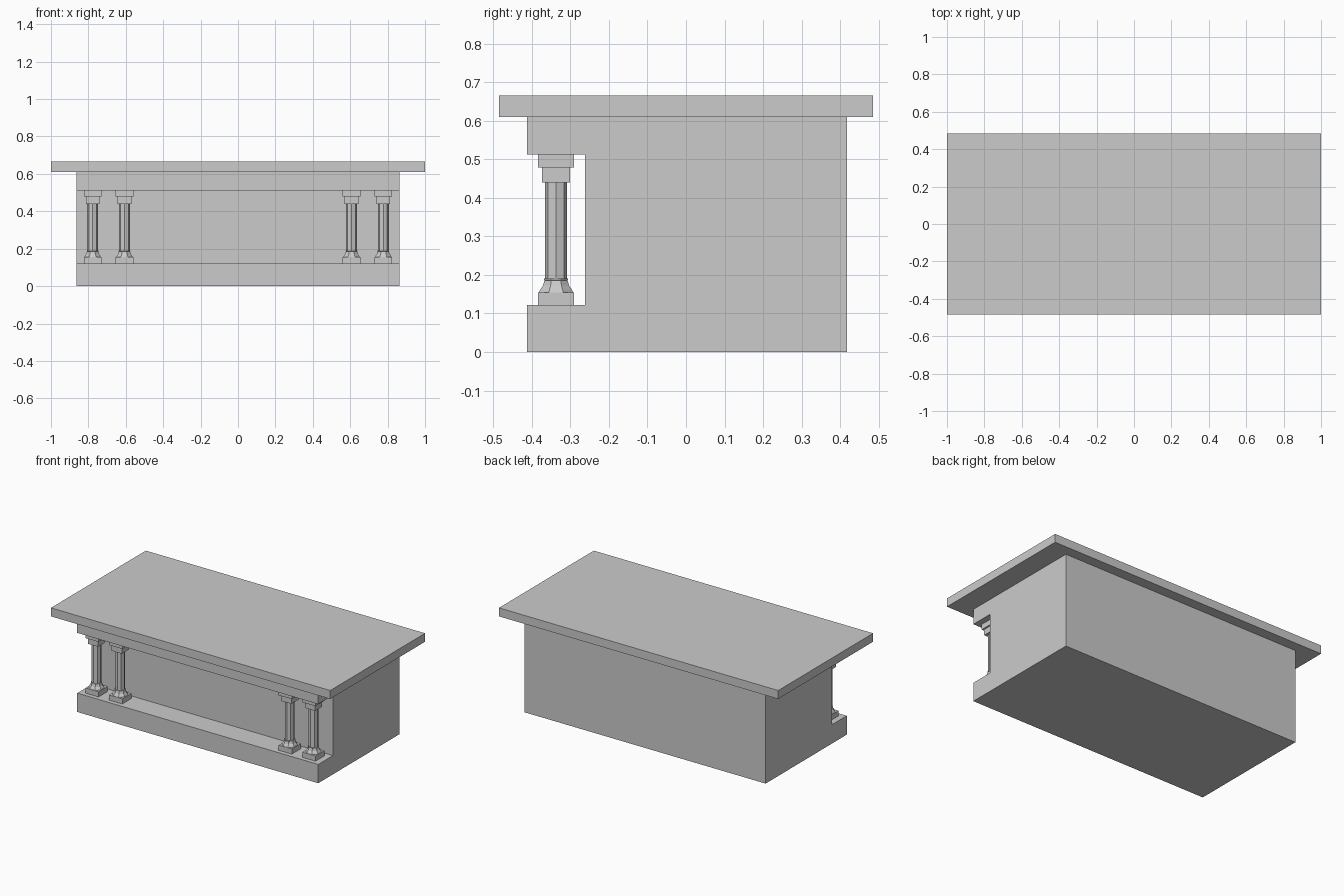
import bpy, bmesh, math

if "Cube" in bpy.data.objects:
    bpy.data.objects.remove(bpy.data.objects["Cube"])

def make_object(name, bm):
    bmesh.ops.recalc_face_normals(bm, faces=bm.faces)
    mesh = bpy.data.meshes.new(name)
    bm.to_mesh(mesh)
    bm.free()
    obj = bpy.data.objects.new(name, mesh)
    bpy.context.collection.objects.link(obj)
    return obj

def box(name, x0, x1, y0, y1, z0, z1):
    bm = bmesh.new()
    bmesh.ops.create_cube(bm, size=1)
    for v in bm.verts:
        v.co.x = x0 + (v.co.x + 0.5) * (x1 - x0)
        v.co.y = y0 + (v.co.y + 0.5) * (y1 - y0)
        v.co.z = z0 + (v.co.z + 0.5) * (z1 - z0)
    return make_object(name, bm)

def octagon_stack(name, cx, cy, profile, turn):
    """Eight-sided turned solid from (radius, z) pairs."""
    bm = bmesh.new()
    rings = []
    for r, z in profile:
        angles = [turn + i * math.pi / 4 for i in range(8)]
        rings.append([bm.verts.new((cx + r * math.cos(a), cy + r * math.sin(a), z))
                      for a in angles])
    for low, high in zip(rings, rings[1:]):
        for i in range(8):
            j = (i + 1) % 8
            bm.faces.new((low[i], low[j], high[j], high[i]))
    bm.faces.new(rings[0][::-1])
    bm.faces.new(rings[-1])
    return make_object(name, bm)

# Table slab
box("top_slab", -1, 1, -0.485, 0.485, 0.61, 0.665)

# Body: side profile with a recess at the front, extruded along x
profile = [(-0.412, 0), (0.418, 0), (0.418, 0.61), (-0.412, 0.61),
           (-0.412, 0.512), (-0.262, 0.512), (-0.262, 0.122), (-0.412, 0.122)]
bm = bmesh.new()
face = bm.faces.new([bm.verts.new((-0.863, y, z)) for y, z in profile])
ext = bmesh.ops.extrude_face_region(bm, geom=[face], use_keep_orig=True)
bmesh.ops.translate(bm, vec=(1.726, 0, 0),
                    verts=[g for g in ext["geom"] if isinstance(g, bmesh.types.BMVert)])
make_object("recessed_body", bm)

# Paired columns in the recess
cy = -0.337
flat = 1 / math.cos(math.pi / 8)
flare = [(0.044 * flat, 0.155), (0.041 * flat, 0.162), (0.034 * flat, 0.172),
         (0.030 * flat, 0.186), (0.0315 * flat, 0.187), (0.0315 * flat, 0.191)]
for n, cx in enumerate((-0.777, -0.607, 0.607, 0.777), 1):
    def block(part, h, z0, z1):
        box(f"column_{n}_{part}", cx - h, cx + h, cy - h, cy + h, z0, z1)
    block("plinth", 0.047, 0.122, 0.155)
    octagon_stack(f"column_{n}_flared_base", cx, cy, flare, math.pi / 8)
    octagon_stack(f"column_{n}_shaft", cx, cy, [(0.029, 0.188), (0.029, 0.44)], 0)
    block("capital", 0.0365, 0.44, 0.478)
    block("abacus", 0.047, 0.478, 0.512)
